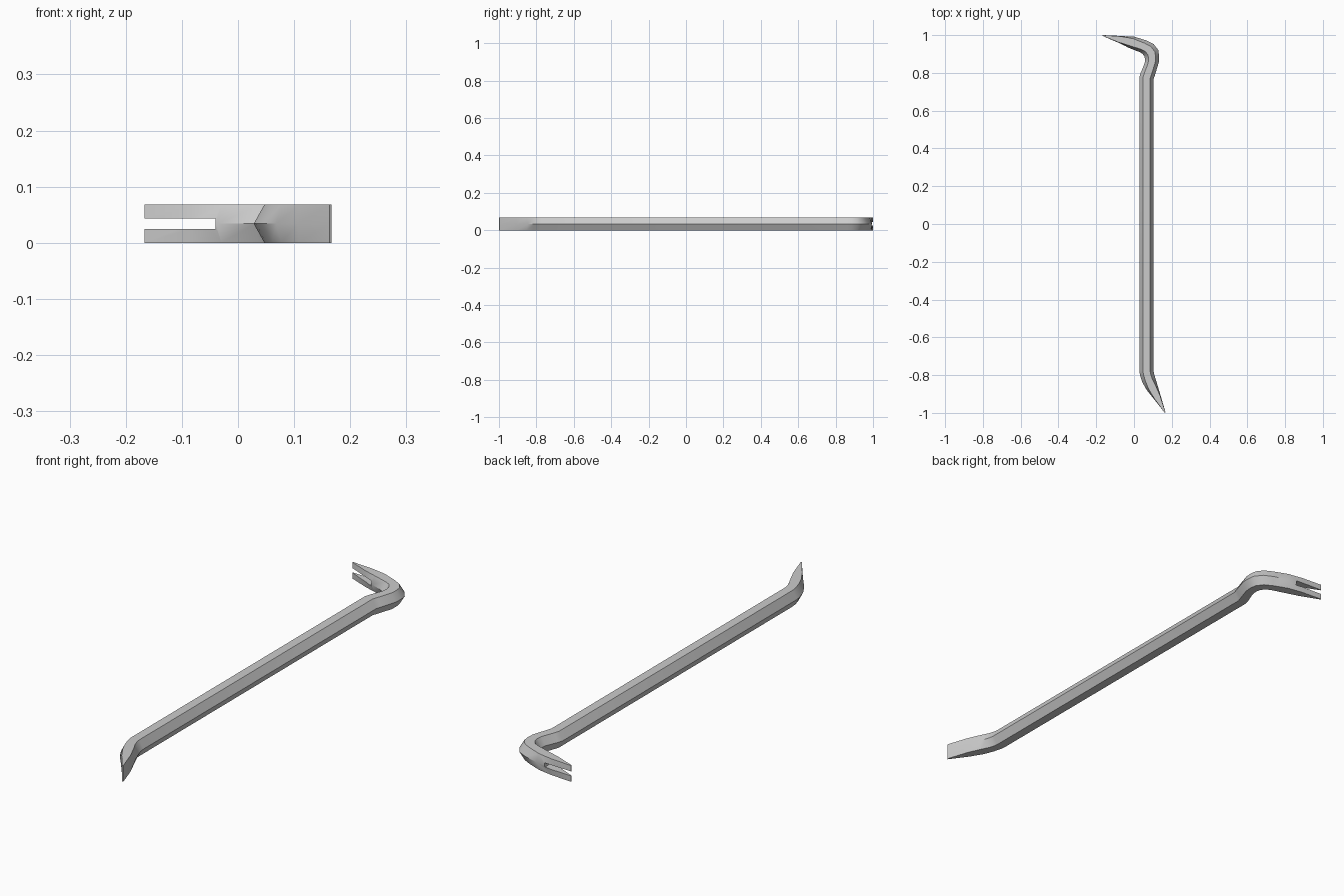
import bpy, bmesh
from mathutils import Vector

if "Cube" in bpy.data.objects:
    bpy.data.objects.remove(bpy.data.objects["Cube"])

H = 0.068  # bar thickness across the flats

# Stations along the bar: left/inner edge, right/outer edge, inset of the flats (0.25 = regular hexagon)
stations = [
    ((0.163, -1.000), (0.167, -0.997), 0.0),
    ((0.106, -0.927), (0.140, -0.905), 0.08),
    ((0.068, -0.880), (0.122, -0.845), 0.18),
    ((0.044, -0.838), (0.111, -0.810), 0.24),
    ((0.032, -0.800), (0.105, -0.788), 0.25),
    ((0.028, -0.775), (0.104, -0.775), 0.25),
    ((0.028, 0.775), (0.104, 0.768), 0.25),
    ((0.034, 0.797), (0.111, 0.788), 0.25),
    ((0.056, 0.850), (0.131, 0.855), 0.25),
    ((0.059, 0.870), (0.133, 0.888), 0.25),
    ((0.055, 0.888), (0.129, 0.920), 0.25),
    ((0.044, 0.902), (0.104, 0.953), 0.25),
    ((0.030, 0.910), (0.065, 0.972), 0.24),
    ((-0.036, 0.936), (0.000, 0.992), 0.18),
    ((-0.085, 0.960), (-0.070, 0.996), 0.08),
    ((-0.167, 0.996), (-0.167, 1.000), 0.0),
]


def ring(bm, inner, outer, inset):
    a, b = Vector((*inner, 0)), Vector((*outer, 0))
    pts = [(0, .5), (inset, 0), (1 - inset, 0), (1, .5), (1 - inset, 1), (inset, 1)]
    return [bm.verts.new(a.lerp(b, t) + Vector((0, 0, H * z))) for t, z in pts]


# Swept hexagonal bar with chisel end and hooked end
bm = bmesh.new()
rings = [ring(bm, *s) for s in stations]
for r0, r1 in zip(rings, rings[1:]):
    for i in range(6):
        j = (i + 1) % 6
        bm.faces.new((r0[i], r0[j], r1[j], r1[i]))
bm.faces.new(rings[0])
bm.faces.new(rings[-1])
bmesh.ops.recalc_face_normals(bm, faces=bm.faces)
mesh = bpy.data.meshes.new("pry_bar")
bm.to_mesh(mesh)
bm.free()
bar = bpy.data.objects.new("pry_bar", mesh)
bpy.context.collection.objects.link(bar)

# Nail slot cut through the claw
bpy.ops.mesh.primitive_cube_add(size=1, location=(-0.14, 0.97, H / 2))
cutter = bpy.context.object
cutter.name = "slot_cutter"
cutter.scale = (0.20, 0.2, 0.019)
cutter.hide_render = True
bpy.context.view_layer.update()
mod = bar.modifiers.new("slot", 'BOOLEAN')
mod.operation = 'DIFFERENCE'
mod.solver = 'EXACT'
mod.object = cutter
bpy.ops.object.select_all(action='DESELECT')
bar.select_set(True)
bpy.context.view_layer.objects.active = bar
bpy.ops.object.modifier_apply(modifier=mod.name)
bpy.data.objects.remove(cutter)

# Smooth along the bends, crisp hexagon edges
bpy.ops.object.shade_smooth_by_angle(angle=0.5)
